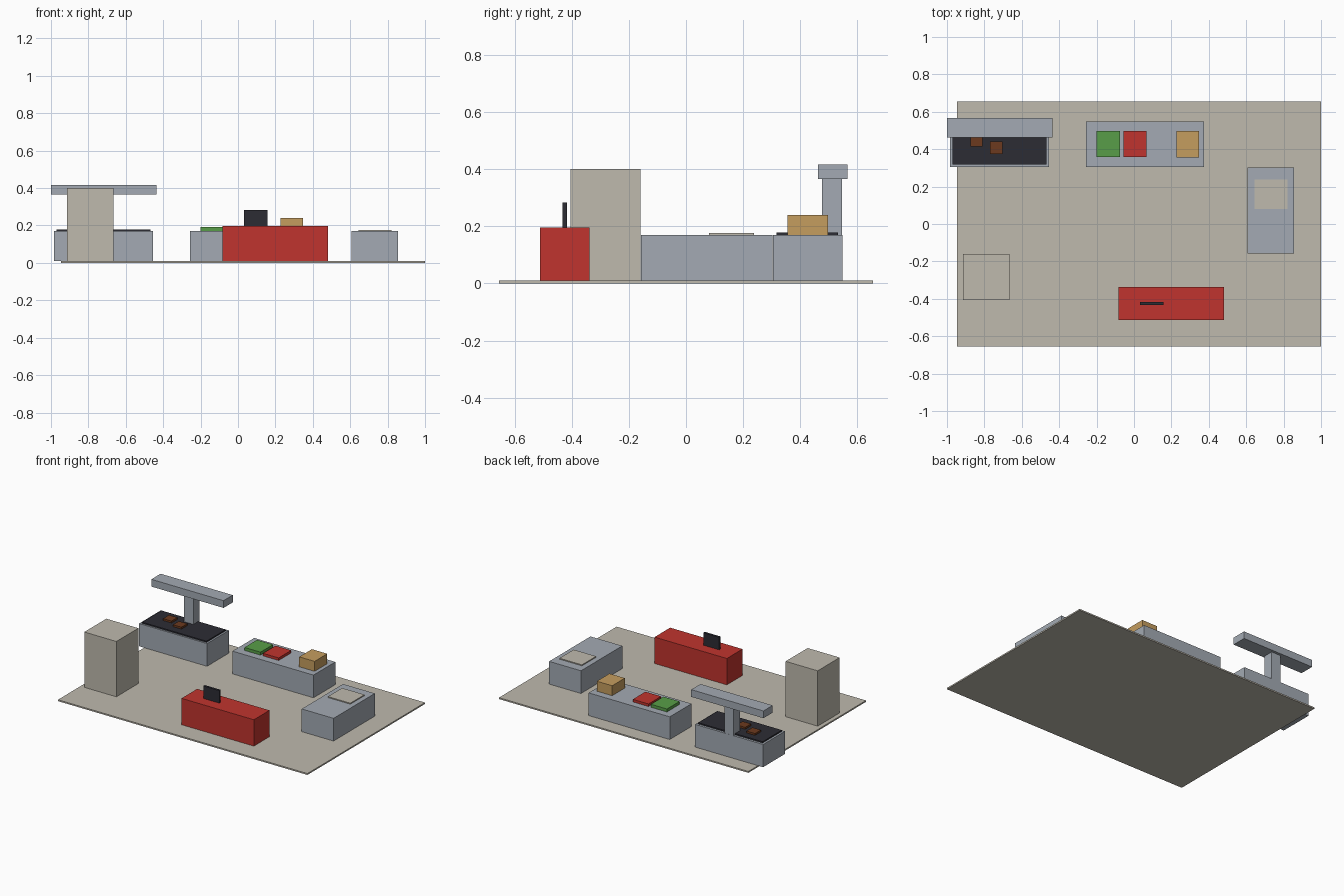
import bpy

cube = bpy.data.objects.get("Cube")
if cube:
    bpy.data.objects.remove(cube, do_unlink=True)


def linear(c):
    c /= 255
    return c / 12.92 if c <= 0.04045 else ((c + 0.055) / 1.055) ** 2.4


def material(name, *rgb):
    colour = (*[linear(c) for c in rgb], 1.0)
    mat = bpy.data.materials.new(name)
    mat.use_nodes = True
    mat.diffuse_color = colour
    bsdf = next(n for n in mat.node_tree.nodes if n.type == "BSDF_PRINCIPLED")
    bsdf.inputs["Base Color"].default_value = colour
    bsdf.inputs["Roughness"].default_value = 0.8
    return mat


stone = material("warm_stone", 191, 186, 174)
steel = material("brushed_steel", 163, 170, 179)
red = material("red", 192, 52, 46)
black = material("charcoal_black", 44, 44, 52)
green = material("lettuce_green", 88, 158, 72)
tan = material("bun_tan", 197, 157, 95)
brown = material("patty_brown", 108, 58, 30)


def box(name, mat, x, y, z):
    """Box spanning the given (low, high) range on each axis."""
    spans = (x, y, z)
    bpy.ops.mesh.primitive_cube_add(size=1, location=[(a + b) / 2 for a, b in spans])
    obj = bpy.context.object
    obj.name = name
    obj.data.materials.append(mat)
    obj.scale = [b - a for a, b in spans]
    bpy.ops.object.transform_apply(location=False, rotation=False, scale=True)
    return obj


FLOOR, TOP = 0.01, 0.17

# Floor slab and tall fridge
box("floor", stone, (-0.945, 1), (-0.655, 0.655), (0, FLOOR))
box("fridge", stone, (-0.915, -0.665), (-0.405, -0.16), (FLOOR, 0.4))

# Grill with hot plate, patties and extractor hood
box("grill_base", steel, (-0.985, -0.455), (0.305, 0.548), (FLOOR, TOP))
box("grill_plate", black, (-0.97, -0.468), (0.317, 0.532), (TOP, 0.179))
for i, (px, py) in enumerate([(-0.842, 0.448), (-0.737, 0.408)]):
    box(f"patty_{i + 1}", brown, (px - 0.033, px + 0.033),
        (py - 0.033, py + 0.033), (0.179, 0.192))
box("hood_post", steel, (-0.755, -0.682), (0.476, 0.547), (TOP, 0.366))
box("hood", steel, (-1, -0.437), (0.463, 0.566), (0.366, 0.417))

# Preparation counter with ingredients
box("prep_counter", steel, (-0.257, 0.375), (0.305, 0.548), (FLOOR, TOP))
box("lettuce_tray", green, (-0.2, -0.075), (0.358, 0.498), (TOP, 0.191))
box("tomato_tray", red, (-0.056, 0.066), (0.358, 0.498), (TOP, 0.188))
box("bun_box", tan, (0.228, 0.348), (0.356, 0.497), (TOP, 0.24))

# Side counter with a serving tray
box("side_counter", steel, (0.607, 0.855), (-0.157, 0.303), (FLOOR, TOP))
box("serving_tray", stone, (0.645, 0.82), (0.08, 0.238), (TOP, 0.177))

# Order counter with an upright screen
box("order_counter", red, (-0.082, 0.482), (-0.512, -0.338), (FLOOR, 0.196))
box("order_screen", black, (0.033, 0.157), (-0.433, -0.417), (0.196, 0.284))
